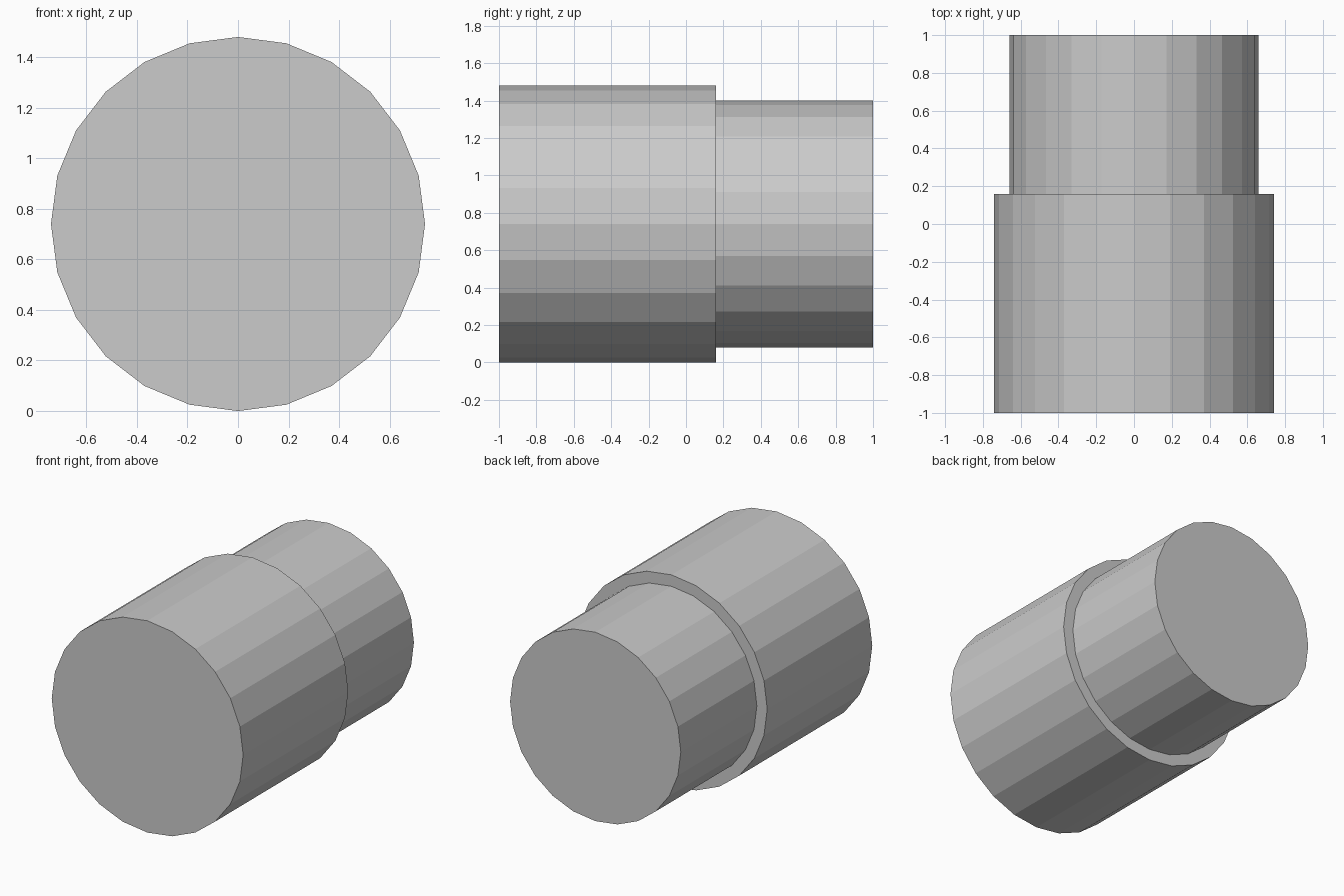
import bpy, bmesh
from math import tau
from mathutils import Vector

if "Cube" in bpy.data.objects:
    bpy.data.objects.remove(bpy.data.objects["Cube"])

SIDES = 24
CENTRE_Z = 0.74

# Half profile of the stepped plug: (y, radius), from front cap to back cap
PROFILE = [(-1, 0), (-1, 0.74), (0.16, 0.74), (0.16, 0.66), (1, 0.66), (1, 0)]


def revolve(name, profile):
    bm = bmesh.new()
    verts = [bm.verts.new((0, y, CENTRE_Z + r)) for y, r in profile]
    edges = [bm.edges.new(pair) for pair in zip(verts, verts[1:])]
    bmesh.ops.spin(bm, geom=verts + edges, cent=(0, 0, CENTRE_Z), axis=(0, 1, 0),
                   angle=tau, steps=SIDES)
    bmesh.ops.remove_doubles(bm, verts=bm.verts, dist=1e-4)
    # Merge each flat cap into one polygon
    hubs = [v for v in bm.verts if (v.co - Vector((0, v.co.y, CENTRE_Z))).length < 1e-3]
    bmesh.ops.dissolve_verts(bm, verts=hubs)
    bmesh.ops.recalc_face_normals(bm, faces=bm.faces)
    mesh = bpy.data.meshes.new(name)
    bm.to_mesh(mesh)
    bm.free()
    obj = bpy.data.objects.new(name, mesh)
    bpy.context.collection.objects.link(obj)
    return obj


# Wide front barrel stepping down to the narrower rear barrel
revolve("stepped_cylinder", PROFILE)
